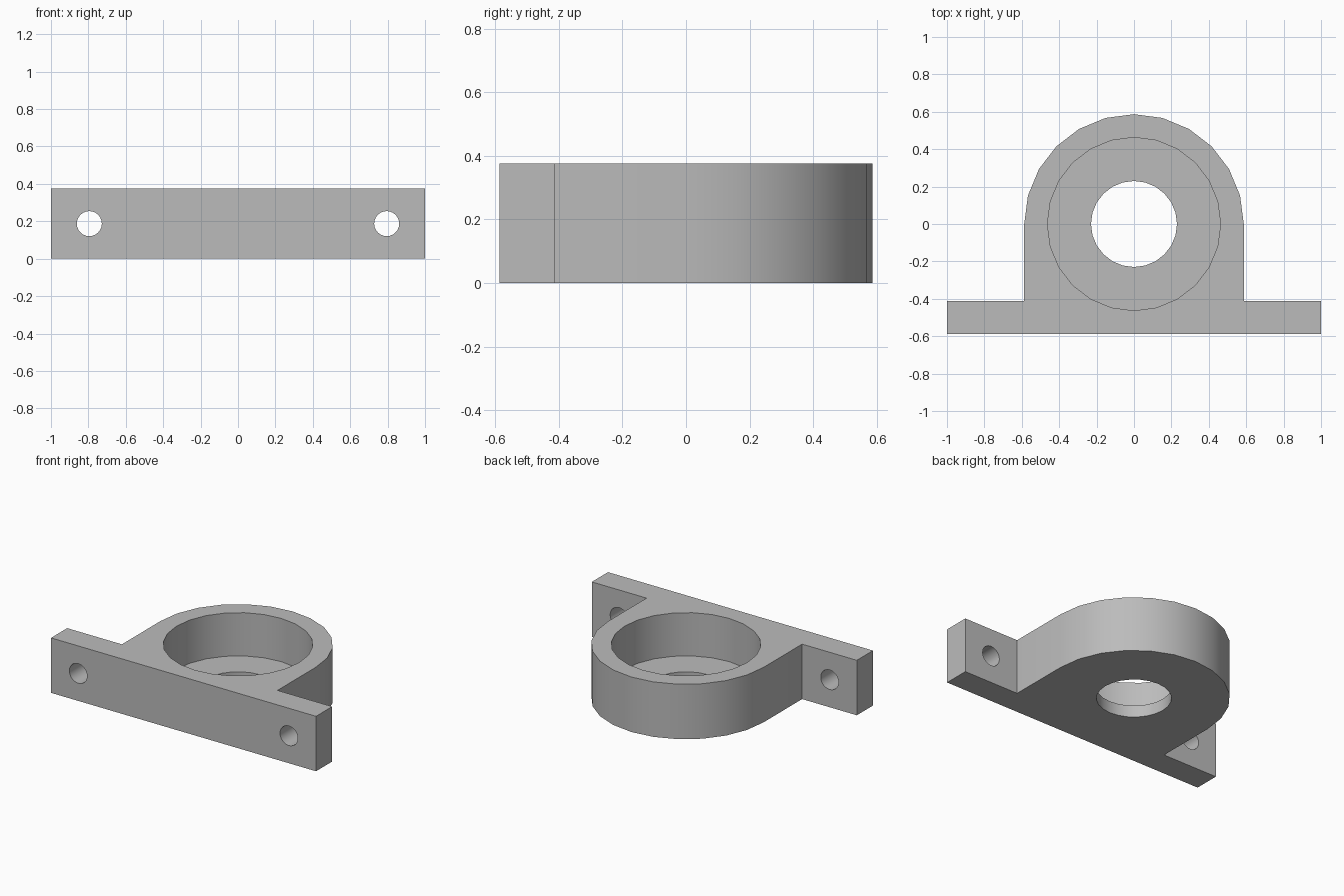
import bpy
import bmesh
from math import cos, sin, pi

if "Cube" in bpy.data.objects:
    bpy.data.objects.remove(bpy.data.objects["Cube"])

HEIGHT = 0.375
RADIUS = 0.587
FLANGE_BACK = -0.413
FLOOR = 0.08
SEGMENTS = 24

metal = bpy.data.materials.new("plain grey")
metal.use_nodes = True
grey = (0.5, 0.5, 0.5, 1)
metal.diffuse_color = grey
metal.node_tree.nodes["Principled BSDF"].inputs["Base Color"].default_value = grey


def cutter(name, radius, depth, location, rotation=(0, 0, 0)):
    bpy.ops.mesh.primitive_cylinder_add(vertices=SEGMENTS, radius=radius, depth=depth,
                                        location=location, rotation=rotation)
    obj = bpy.context.object
    obj.name = name
    obj.hide_render = True
    obj.data.materials.append(metal)
    return obj


# Housing outline: wide flange at the front, round back
arc = [(RADIUS * cos(pi * i / 12), RADIUS * sin(pi * i / 12)) for i in range(13)]
outline = [(-1, -RADIUS), (1, -RADIUS), (1, FLANGE_BACK), (RADIUS, FLANGE_BACK),
           *arc, (-RADIUS, FLANGE_BACK), (-1, FLANGE_BACK)]
bm = bmesh.new()
base = bm.faces.new([bm.verts.new((x, y, 0)) for x, y in outline])
top = bmesh.ops.extrude_face_region(bm, geom=[base])["geom"]
bmesh.ops.translate(bm, vec=(0, 0, HEIGHT),
                    verts=[v for v in top if isinstance(v, bmesh.types.BMVert)])
bmesh.ops.recalc_face_normals(bm, faces=bm.faces)
mesh = bpy.data.meshes.new("bearing_housing")
bm.to_mesh(mesh)
bm.free()
housing = bpy.data.objects.new("bearing_housing", mesh)
bpy.context.collection.objects.link(housing)
mesh.materials.append(metal)

# Bearing seat, shaft hole and the two bolt holes
cutters = [
    cutter("seat_cutter", 0.463, 1, (0, 0, FLOOR + 0.5)),
    cutter("shaft_cutter", 0.23, 1, (0, 0, 0)),
]
for side, x in (("left", 0.795), ("right", -0.795)):
    cutters.append(cutter(side + "_bolt_cutter", 0.067, 0.5,
                          (x, -0.5, HEIGHT / 2), (pi / 2, 0, 0)))

bpy.ops.object.select_all(action="DESELECT")
housing.select_set(True)
bpy.context.view_layer.objects.active = housing
for tool in cutters:
    cut = housing.modifiers.new(tool.name, "BOOLEAN")
    cut.operation = "DIFFERENCE"
    cut.solver = "EXACT"
    cut.object = tool
    bpy.ops.object.modifier_apply(modifier=cut.name)
    bpy.data.objects.remove(tool)

bpy.ops.object.shade_smooth_by_angle(angle=pi / 6)
